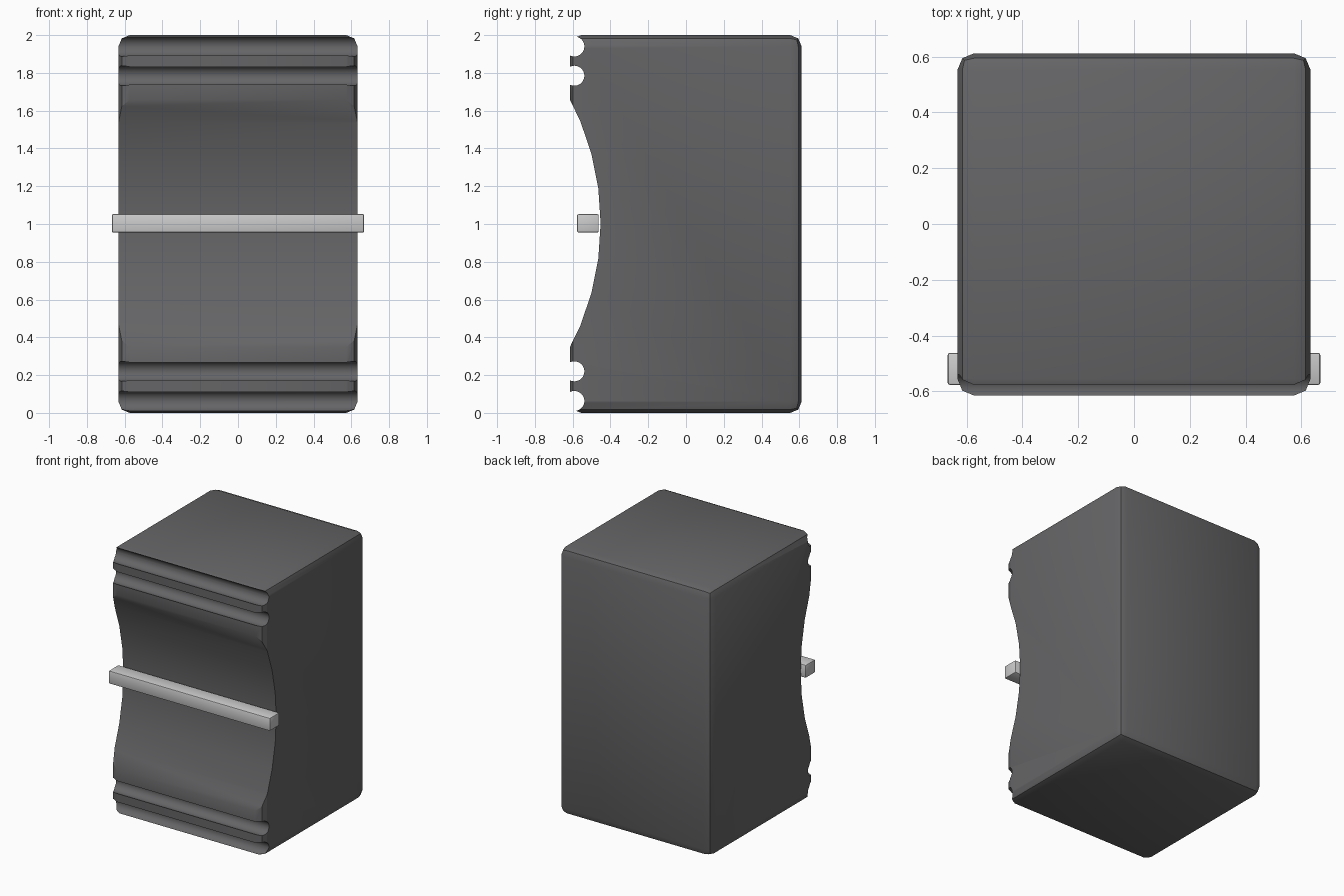
import bpy
from math import pi

if "Cube" in bpy.data.objects:
    bpy.data.objects.remove(bpy.data.objects["Cube"])


def material(name, v):
    m = bpy.data.materials.new(name)
    m.diffuse_color = (v, v, v * 1.04, 1)
    m.use_nodes = True
    m.node_tree.nodes["Principled BSDF"].inputs["Base Color"].default_value = m.diffuse_color
    return m


def box(name, lo, hi, bevel, segments, mat):
    centre = [(a + b) / 2 for a, b in zip(lo, hi)]
    bpy.ops.mesh.primitive_cube_add(size=1, location=centre)
    ob = bpy.context.object
    ob.name = name
    ob.scale = [b - a for a, b in zip(lo, hi)]
    bpy.ops.object.transform_apply(location=False, rotation=False, scale=True)
    mod = ob.modifiers.new("bevel", 'BEVEL')
    mod.width, mod.segments = bevel, segments
    bpy.ops.object.modifier_apply(modifier=mod.name)
    ob.data.materials.append(mat)
    return ob


def carve(target, y, z, radius, sides):
    # cylinder running along x, subtracted from the target
    bpy.ops.mesh.primitive_cylinder_add(vertices=sides, radius=radius, depth=3,
                                        location=(0, y, z), rotation=(0, pi / 2, 0))
    cutter = bpy.context.object
    cutter.hide_render = True
    mod = target.modifiers.new("carve", 'BOOLEAN')
    mod.operation, mod.solver, mod.object = 'DIFFERENCE', 'EXACT', cutter
    bpy.context.view_layer.objects.active = target
    bpy.ops.object.modifier_apply(modifier=mod.name)
    bpy.data.objects.remove(cutter)


def smooth(ob):
    bpy.ops.object.select_all(action='DESELECT')
    ob.select_set(True)
    bpy.context.view_layer.objects.active = ob
    bpy.ops.object.shade_smooth_by_angle(angle=pi / 6)


dark = material("dark_grey", 0.13)
light = material("light_grey", 0.75)

# Main block with softened edges
body = box("body", (-0.633, -0.615, 0), (0.633, 0.612, 2), 0.06, 2, dark)

# Broad concave scoop across the front
carve(body, -1.872, 1.003, 1.42, 48)

# Two grooves near the top and two near the bottom
for z in (1.785, 1.94, 0.22, 0.063):
    carve(body, -0.591, z, 0.053, 32)
smooth(body)

# Handle bar across the scoop
handle = box("handle_bar", (-0.668, -0.577, 0.955), (0.668, -0.462, 1.052), 0.008, 2, light)
smooth(handle)
